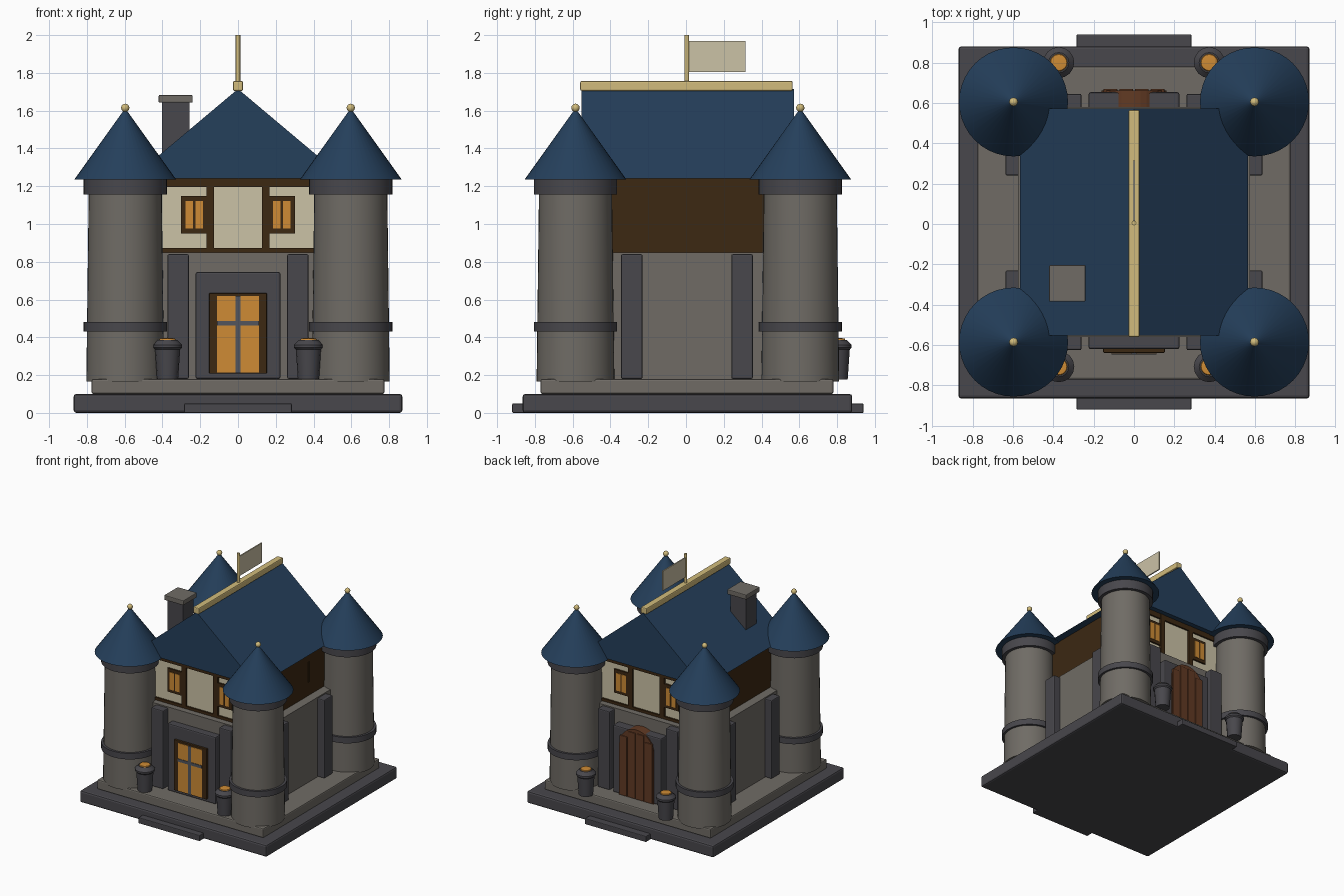
import bpy, bmesh, math
from mathutils import Vector

old = bpy.data.objects.get("Cube")
if old:
    bpy.data.objects.remove(old, do_unlink=True)


def material(name, *rgb):
    m = bpy.data.materials.new(name)
    m.use_nodes = True
    m.diffuse_color = (*rgb, 1)
    m.node_tree.nodes["Principled BSDF"].inputs["Base Color"].default_value = (*rgb, 1)
    return m


STONE = material("warm stone", .16, .148, .13)
DARK = material("dark stone", .065, .063, .072)
NAVY = material("navy roof", .018, .05, .105)
CREAM = material("cream plaster", .6, .54, .38)
TIMBER = material("dark timber", .045, .021, .006)
AMBER = material("amber glow", .62, .26, .035)
GOLD = material("pale gold", .64, .5, .2)
DOOR = material("door wood", .12, .042, .017)
STEEL = material("window steel", .085, .09, .11)

YC = 0.01   # depth centre of the building


def finish(name, bm, mat, smooth=False):
    bmesh.ops.recalc_face_normals(bm, faces=bm.faces)
    mesh = bpy.data.meshes.new(name)
    bm.to_mesh(mesh)
    bm.free()
    mesh.materials.append(mat)
    ob = bpy.data.objects.new(name, mesh)
    bpy.context.collection.objects.link(ob)
    if smooth:
        bpy.ops.object.select_all(action='DESELECT')
        ob.select_set(True)
        bpy.context.view_layer.objects.active = ob
        bpy.ops.object.shade_smooth_by_angle(angle=math.radians(35))
    return ob


def box(name, mat, x, y, z, bevel=0):
    """Box from (low, high) pairs on each axis."""
    bm = bmesh.new()
    bmesh.ops.create_cube(bm, size=1)
    for v in bm.verts:
        v.co = Vector([sum(r) / 2 + c * abs(r[1] - r[0]) for c, r in zip(v.co, (x, y, z))])
    if bevel:
        bmesh.ops.bevel(bm, geom=bm.edges[:], offset=bevel, segments=2, profile=.5, affect='EDGES')
    return finish(name, bm, mat)


def lathe(name, mat, at, profile, steps=40):
    """Revolve (radius, z) points around a vertical axis."""
    bm = bmesh.new()
    vs = [bm.verts.new((r, 0, z)) for r, z in profile]
    es = [bm.edges.new(p) for p in zip(vs, vs[1:])]
    bmesh.ops.spin(bm, geom=vs + es, cent=(0, 0, 0), axis=(0, 0, 1),
                   angle=math.tau, steps=steps, use_duplicate=False)
    bmesh.ops.remove_doubles(bm, verts=bm.verts, dist=1e-5)
    ob = finish(name, bm, mat, True)
    ob.location = (at[0], at[1], 0)
    return ob


def drum(name, mat, at, r0, r1, z0, z1, steps=40):
    return lathe(name, mat, at, [(0, z0), (r0, z0), (r1, z1), (0, z1)], steps)


def prism(name, mat, outline, y0, y1):
    """Extrude an (x, z) outline along y."""
    bm = bmesh.new()
    face = bm.faces.new([bm.verts.new((x, y0, z)) for x, z in outline])
    out = bmesh.ops.extrude_face_region(bm, geom=[face])
    bmesh.ops.translate(bm, vec=(0, y1 - y0, 0),
                        verts=[v for v in out["geom"] if isinstance(v, bmesh.types.BMVert)])
    return finish(name, bm, mat)


def depth(s, a, b):
    """Distances from the building centre toward the front (-1) or back (1)."""
    return sorted((YC + s * a, YC + s * b))


def span(c, half):
    return (c - half, c + half)


# Plinth and steps
box("base_slab", DARK, (-.87, .87), (-.865, .88), (0, .1), .014)
box("upper_slab", STONE, (-.775, .775), (-.77, .78), (.1, .18), .01)
for s, side in ((-1, "front"), (1, "back")):
    box(side + "_step", DARK, (-.285, .285), depth(s, .8, .93), (0, .05), .006)

# Main walls, timber storey and roof
box("lower_walls", STONE, (-.575, .575), depth(1, -.57, .57), (.17, .85))
box("timber_storey", TIMBER, (-.5, .5), depth(1, -.5, .5), (.85, 1.25))
prism("main_roof", NAVY, [(-.565, 1.24), (.565, 1.24), (0, 1.715)], YC - .562, YC + .562)
box("roof_ridge", GOLD, (-.027, .027), depth(1, -.57, .555), (1.705, 1.757), .008)

# Buttresses
for s in (-1, 1):
    for t in (-1, 1):
        box("face_buttress", DARK, span(t * .317, .057), depth(s, .55, .635), (.18, .84), .008)
        box("side_buttress", DARK, sorted((s * .55, s * .637)), span(YC / 2 + t * .292, .057),
            (.18, .84), .008)

# Half-timbered front and back
for s in (-1, 1):
    box("plaster_panel", CREAM, (-.48, .48), depth(s, .45, .506), (.87, 1.195))
    box("top_beam", TIMBER, (-.5, .5), depth(s, .49, .52), (1.195, 1.24))
    box("sill_beam", TIMBER, (-.5, .5), depth(s, .49, .52), (.85, .872))
    for t in (-1, 1):
        box("post", TIMBER, span(t * .147, .021), depth(s, .49, .522), (.86, 1.24))
        box("corner_post", TIMBER, span(t * .485, .02), depth(s, .49, .522), (.86, 1.24))
        c = t * .232
        box("upper_window_frame", TIMBER, span(c, .07), depth(s, .49, .52), (.95, 1.148))
        for k in (-1, 1):
            box("upper_window_pane", AMBER, span(c + k * .026, .02), depth(s, .5, .525), (.975, 1.122))
    # narrow slit on each long side
    box("side_slit", TIMBER, sorted((s * .49, s * .506)), (.217, .227), (.965, 1.135))

# Front bay with a tall window
box("front_surround", DARK, (-.225, .225), depth(-1, .55, .63), (.18, .745), .01)
box("tall_window_frame", TIMBER, (-.153, .153), depth(-1, .62, .648), (.208, .634), .004)
box("tall_window_glass", AMBER, (-.112, .147 - .035), depth(-1, .63, .652), (.215, .618))
box("window_mullion", STEEL, (-.013, .013), depth(-1, .64, .656), (.21, .62))
box("window_transom", STEEL, (-.112, .112), depth(-1, .64, .656), (.463, .487))

# Back bay with an arched plank door
box("back_surround", DARK, (-.225, .225), depth(1, .55, .643), (.18, .745), .01)
arch = [(.16 * math.cos(i * math.pi / 16), .605 + .16 * math.sin(i * math.pi / 16)) for i in range(17)]
prism("arched_door", DOOR, [(.16, .18)] + arch + [(-.16, .18)], YC + .56, YC + .652)
for i in range(4):
    c = -.117 + i * .078
    top = .59 + math.sqrt(.15 ** 2 - c ** 2)
    box("door_plank", DOOR, span(c, .034), depth(1, .64, .66), (.185, top), .004)

# Corner towers
for sx in (-1, 1):
    for sy in (-1, 1):
        at = (sx * .597, YC + sy * .595)
        drum("tower", STONE, at, .206, .193, .165, 1.2)
        drum("tower_band", DARK, at, .221, .221, .43, .48)
        drum("tower_collar", DARK, at, .221, .221, 1.155, 1.236)
        drum("tower_roof", NAVY, at, .27, .002, 1.235, 1.61)
        bm = bmesh.new()
        bmesh.ops.create_uvsphere(bm, u_segments=12, v_segments=8, radius=.022)
        finish("tower_finial", bm, GOLD, True).location = (*at, 1.615)

        # Braziers
        at = (sx * .373, .8 if sy > 0 else -.707)
        lathe("brazier", DARK, at, [(0, .178), (.056, .178), (.067, .335), (.077, .345),
                                    (.077, .36), (.05, .387), (0, .387)], 16)
        lathe("brazier_embers", AMBER, at, [(0, .38), (.046, .38), (.04, .394), (0, .398)], 16)

# Chimney
box("chimney_shaft", DARK, (-.402, -.258), (-.365, -.222), (1.3, 1.65))
box("chimney_cap", STONE, (-.42, -.24), (-.385, -.203), (1.642, 1.683), .006)

# Flag and pole
drum("flag_pole", GOLD, (0, .005), .012, .012, 1.74, 2, 12)
box("flag", CREAM, (-.005, .005), (.015, .315), (1.805, 1.97))
